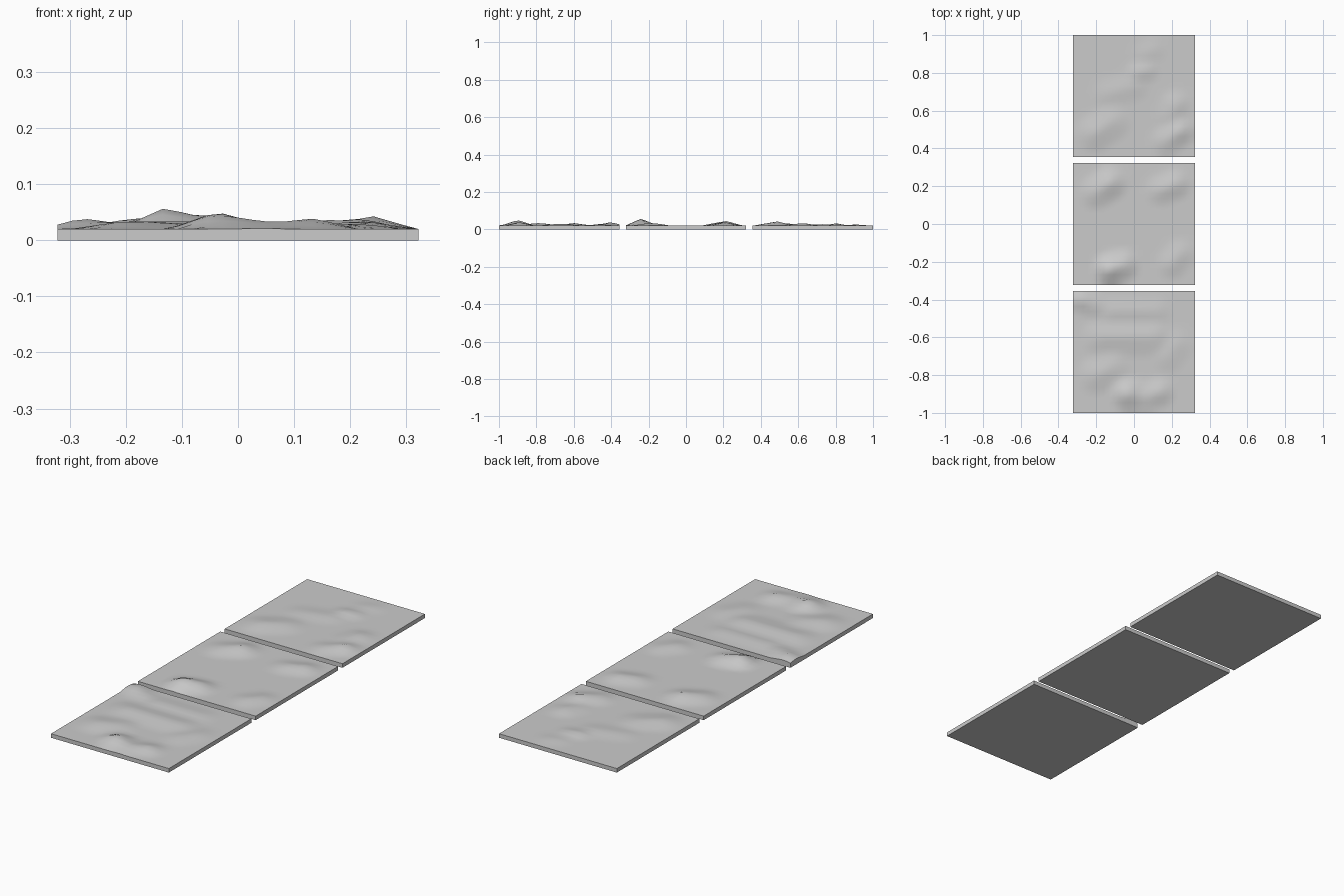
import bpy, bmesh
from mathutils import Vector

SIZE, BASE, N = 0.644, 0.02, 24


def ridge_height(p, ridge):
    # Linear falloff around a ridge line whose crest height varies end to end
    x1, y1, h1, x2, y2, h2, r = ridge
    a, b = Vector((x1, y1)), Vector((x2, y2))
    ab = b - a
    t = max(0, min(1, (p - a).dot(ab) / ab.length_squared))
    return (h1 + (h2 - h1) * t) * max(0, 1 - (p - a - ab * t).length / r)


def tile(name, cy, ridges):
    bm = bmesh.new()
    bmesh.ops.create_grid(bm, x_segments=N, y_segments=N, size=SIZE / 2)
    for v in bm.verts:
        v.co.y += cy
        p = v.co.xy
        v.co.z = BASE + max(ridge_height(p, r) for r in ridges)
    # Skirt and flat underside
    rim = [e for e in bm.edges if e.is_boundary]
    ext = bmesh.ops.extrude_edge_only(bm, edges=rim)["geom"]
    for v in (g for g in ext if isinstance(g, bmesh.types.BMVert)):
        v.co.z = 0
    low = [g for g in ext if isinstance(g, bmesh.types.BMEdge) and g.is_boundary]
    bmesh.ops.contextual_create(bm, geom=low)
    bmesh.ops.recalc_face_normals(bm, faces=bm.faces)
    me = bpy.data.meshes.new(name)
    bm.to_mesh(me)
    bm.free()
    ob = bpy.data.objects.new(name, me)
    bpy.context.collection.objects.link(ob)
    bpy.ops.object.select_all(action='DESELECT')
    ob.select_set(True)
    bpy.context.view_layer.objects.active = ob
    bpy.ops.object.shade_smooth_by_angle(angle=0.7)


# Front tile: long crest near the front, low rolling ground behind
tile("front_ground_tile", -0.678, [
    (-0.035, -0.90, 0.032, 0.045, -0.92, 0.013, 0.09),
    (0.045, -0.92, 0.013, 0.135, -0.89, 0.019, 0.08),
    (-0.20, -0.80, 0.015, -0.12, -0.76, 0.012, 0.10),
    (-0.18, -0.60, 0.014, 0.10, -0.60, 0.013, 0.10),
    (-0.28, -0.40, 0.020, -0.20, -0.44, 0.011, 0.07),
    (-0.12, -0.46, 0.009, 0.12, -0.46, 0.008, 0.08),
    (0.18, -0.70, 0.009, 0.22, -0.64, 0.009, 0.09)])

# Middle tile: one steep mound and three smaller ones
tile("middle_ground_tile", 0, [
    (-0.13, -0.24, 0.038, -0.06, -0.22, 0.026, 0.085),
    (-0.20, 0.17, 0.018, -0.13, 0.215, 0.025, 0.09),
    (0.14, 0.18, 0.015, 0.22, 0.21, 0.019, 0.08),
    (0.20, -0.21, 0.014, 0.24, -0.16, 0.012, 0.08)])

# Back tile: two mounds near the gap and faint rises behind
tile("back_ground_tile", 0.678, [
    (-0.21, 0.48, 0.016, -0.12, 0.54, 0.013, 0.10),
    (0.17, 0.44, 0.015, 0.24, 0.49, 0.023, 0.08),
    (0.20, 0.58, 0.010, 0.22, 0.63, 0.014, 0.08),
    (-0.14, 0.69, 0.007, 0.00, 0.73, 0.008, 0.08),
    (0.02, 0.80, 0.014, 0.07, 0.81, 0.011, 0.06),
    (0.06, 0.90, 0.006, 0.10, 0.92, 0.006, 0.07)])
